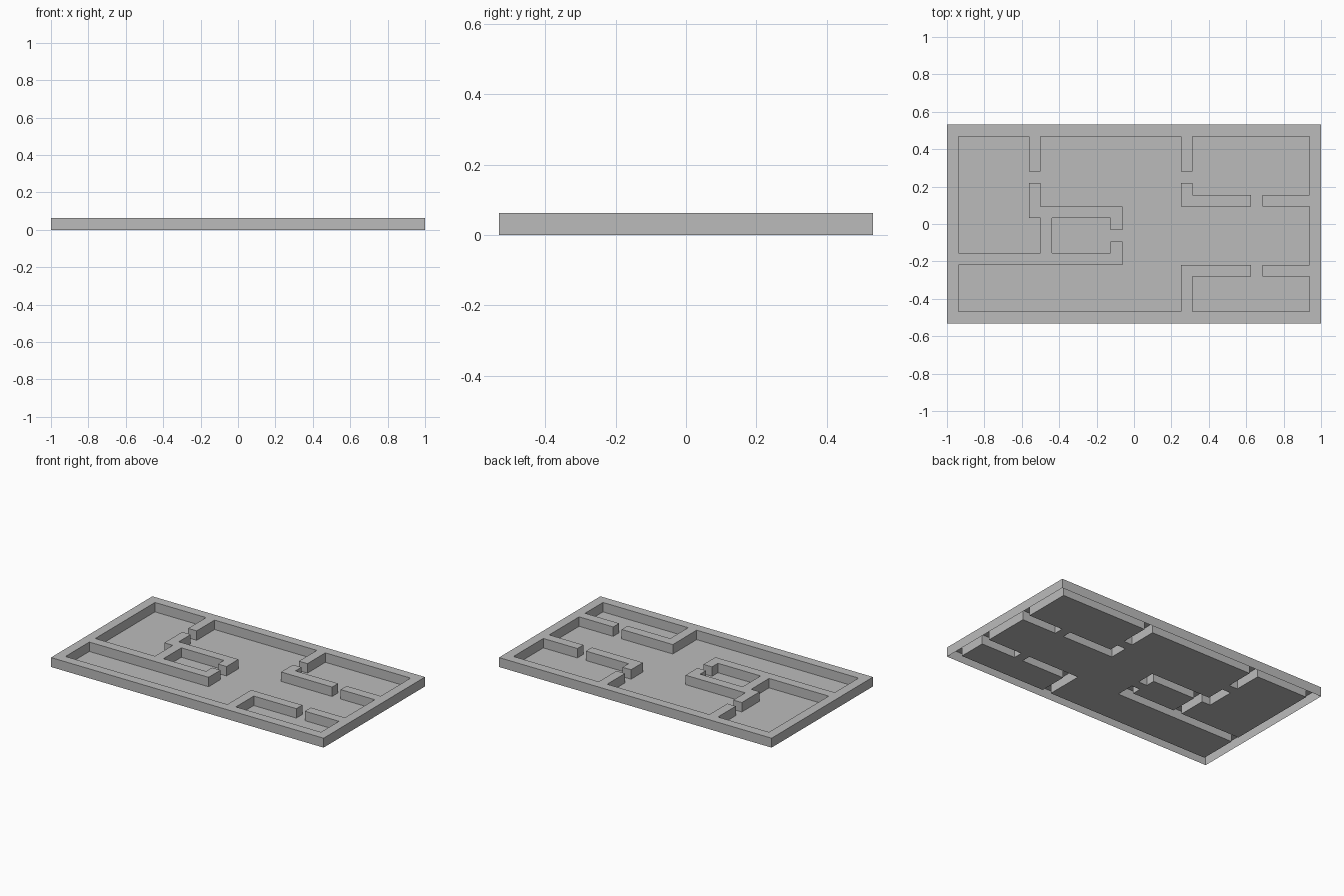
import bpy
import bmesh

cube = bpy.data.objects.get("Cube")
if cube:
    bpy.data.objects.remove(cube, do_unlink=True)

# Plan grid: square cells, walls are one cell thick and one cell high
CELL = 1 / 16
COLS, ROWS = 32, 17

grey = bpy.data.materials.new("plain_grey")
grey.use_nodes = True
colour = (0.5, 0.5, 0.5, 1)
grey.diffuse_color = colour
grey.node_tree.nodes["Principled BSDF"].inputs["Base Color"].default_value = colour

# Wall runs as (left, front, right, back) in cells
outer_walls = [(0, 0, 32, 1), (0, 16, 32, 17), (0, 0, 1, 17), (31, 0, 32, 17)]
left_rooms = [(7, 13, 8, 16), (7, 9, 8, 12), (8, 6, 9, 9), (8, 9, 15, 10),
              (14, 8, 15, 10), (14, 5, 15, 7), (1, 5, 15, 6)]
right_rooms = [(20, 13, 21, 16), (20, 10, 21, 12), (20, 10, 26, 11),
               (27, 10, 31, 11), (20, 1, 21, 5), (20, 4, 26, 5), (27, 4, 31, 5)]
wall_cells = {(i, j)
              for x0, y0, x1, y1 in outer_walls + left_rooms + right_rooms
              for i in range(x0, x1) for j in range(y0, y1)}
all_cells = {(i, j) for i in range(COLS) for j in range(ROWS)}


def build(name, cells, height):
    """Flat sheet over the cells, with skirts down to the ground if raised."""
    bm = bmesh.new()
    verts = {}

    def vert(i, j, z):
        if (i, j, z) not in verts:
            verts[i, j, z] = bm.verts.new(
                ((i - COLS / 2) * CELL, (j - ROWS / 2) * CELL, z))
        return verts[i, j, z]

    for i, j in sorted(cells):
        corners = [(i, j), (i + 1, j), (i + 1, j + 1), (i, j + 1)]
        bm.faces.new([vert(*c, height) for c in corners])
        if not height:
            continue
        neighbours = [(i, j - 1), (i + 1, j), (i, j + 1), (i - 1, j)]
        for k, other in enumerate(neighbours):
            if other not in cells:
                a, b = corners[k], corners[(k + 1) % 4]
                bm.faces.new([vert(*a, 0), vert(*b, 0),
                              vert(*b, height), vert(*a, height)])
    mesh = bpy.data.meshes.new(name)
    bm.to_mesh(mesh)
    bm.free()
    mesh.materials.append(grey)
    obj = bpy.data.objects.new(name, mesh)
    bpy.context.collection.objects.link(obj)


# Floor between the walls, and hollow walls open underneath
build("floor", all_cells - wall_cells, 0)
build("walls", wall_cells, CELL)
